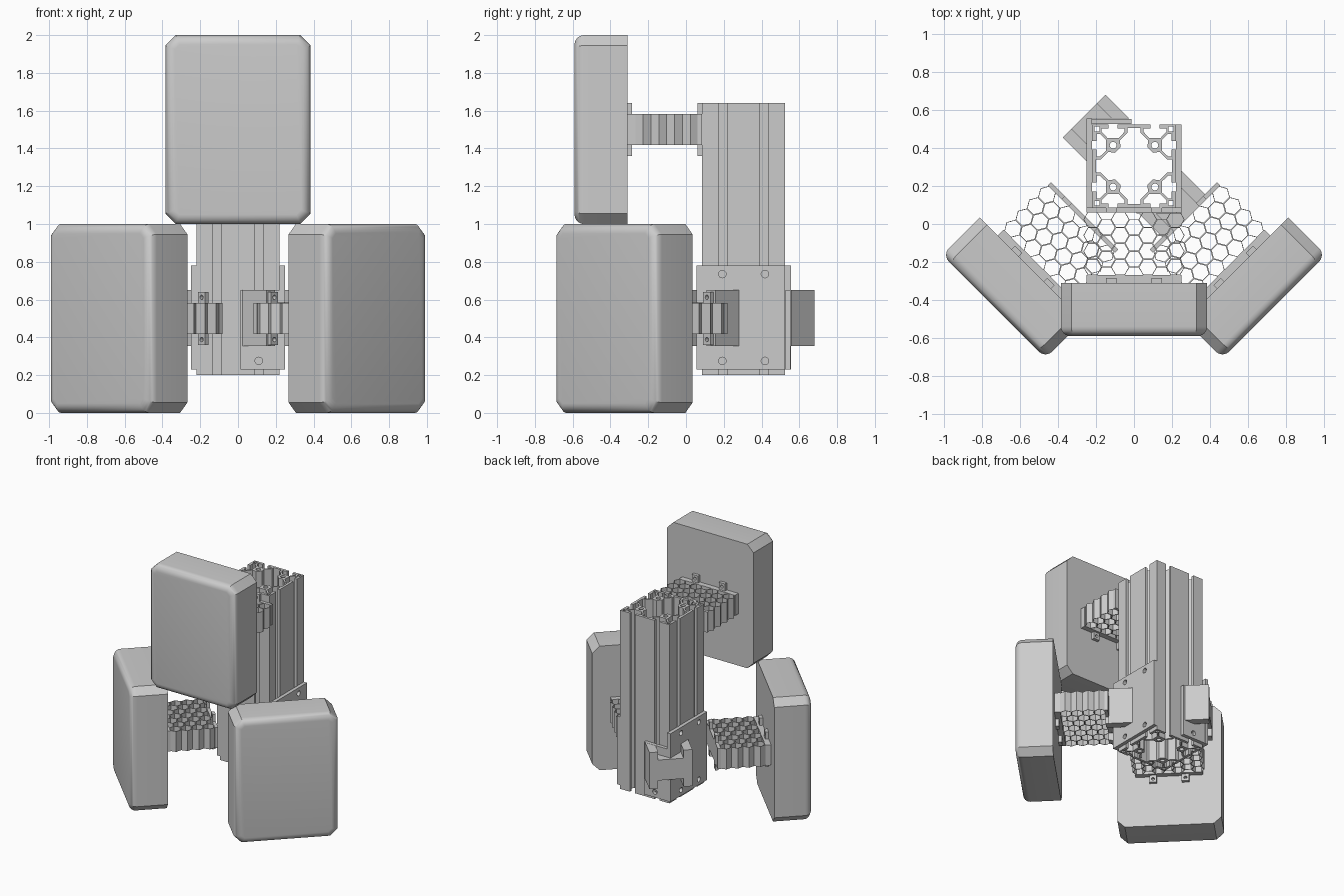
import bpy, bmesh, math
from mathutils import Matrix, Vector

if "Cube" in bpy.data.objects:
    bpy.data.objects.remove(bpy.data.objects["Cube"])

T = Matrix.Translation
RX = Matrix.Rotation(math.pi / 2, 4, 'X')      # stands a flat profile up in the xz plane
RZ = lambda deg: Matrix.Rotation(math.radians(deg), 4, 'Z')


def link(name, mesh, matrix):
    ob = bpy.data.objects.new(name, mesh)
    bpy.context.collection.objects.link(ob)
    ob.matrix_world = matrix
    return ob


def activate(ob):
    bpy.ops.object.select_all(action='DESELECT')
    ob.select_set(True)
    bpy.context.view_layer.objects.active = ob


def smooth(ob, deg=35):
    activate(ob)
    bpy.ops.object.shade_smooth_by_angle(angle=math.radians(deg))


def circle(x, y, r, n=16):
    return [(x + r * math.cos(i * math.tau / n), y + r * math.sin(i * math.tau / n)) for i in range(n)]


def rect(x0, y0, x1, y1):
    return [(x0, y0), (x1, y0), (x1, y1), (x0, y1)]


def prism(name, outlines, depth, matrix):
    """Extrude a filled profile (first outline) with holes (the rest), centred on its plane."""
    cu = bpy.data.curves.new(name, 'CURVE')
    cu.dimensions = '2D'
    cu.fill_mode = 'BOTH'
    cu.extrude = depth / 2
    for pts in outlines:
        sp = cu.splines.new('POLY')
        sp.points.add(len(pts) - 1)
        for p, (x, y) in zip(sp.points, pts):
            p.co = (x, y, 0, 1)
        sp.use_cyclic_u = True
    ob = link(name, cu, matrix)
    activate(ob)
    bpy.ops.object.convert(target='MESH')
    ob = bpy.context.view_layer.objects.active
    bm = bmesh.new()
    bm.from_mesh(ob.data)
    bmesh.ops.remove_doubles(bm, verts=bm.verts, dist=1e-5)
    bmesh.ops.recalc_face_normals(bm, faces=bm.faces)
    bm.to_mesh(ob.data)
    bm.free()
    smooth(ob)
    return ob


# Cushion pad: back face at y = 0, chamfered corners, rounded front rim
def pad(name, matrix):
    bm = bmesh.new()
    bmesh.ops.create_cube(bm, size=1, matrix=T((0, -0.14, 0)) @ Matrix.Diagonal((0.77, 0.28, 1.0, 1)))
    along = [e for e in bm.edges if abs(e.verts[0].co.y - e.verts[1].co.y) > 0.1]
    bmesh.ops.bevel(bm, geom=along, offset=0.055, segments=1, affect='EDGES')
    rim = [e for e in bm.edges if all(v.co.y < -0.27 for v in e.verts)]
    bmesh.ops.bevel(bm, geom=rim, offset=0.05, segments=6, profile=0.5, affect='EDGES')
    me = bpy.data.meshes.new(name)
    bm.to_mesh(me)
    bm.free()
    smooth(link(name, me, matrix), 30)


# Honeycomb crush block: thin-walled hexagonal cells
def honeycomb(name, matrix):
    h, wall = 0.084, 0.004
    s = h / math.sqrt(3)
    bm = bmesh.new()
    for k in range(-3, 4):
        odd = k % 2
        for j in range(4 if odd else 3):
            c = Vector((k * 1.5 * s, 0.04 + h * (j + (0.5 if odd else 1)), 0))
            d = [Vector((math.cos(i * math.pi / 3), math.sin(i * math.pi / 3), 0)) for i in range(6)]
            out = [bm.verts.new(c + v * s) for v in d]
            inn = [bm.verts.new(c + v * (s - wall)) for v in d]
            for i in range(6):
                n = (i + 1) % 6
                bm.faces.new((out[i], out[n], inn[n], inn[i]))
    bmesh.ops.remove_doubles(bm, verts=bm.verts, dist=1e-4)
    me = bpy.data.meshes.new(name)
    bm.to_mesh(me)
    bm.free()
    mod = link(name, me, matrix).modifiers.new('height', 'SOLIDIFY')
    mod.thickness = 0.165
    mod.offset = 0


# End plate of a honeycomb, with four drilled screw tabs
def tab_plate(name, y, half, matrix):
    top = []
    for cx in (-0.12, 0.12):
        top += [(cx - 0.027, 0.0825), (cx - 0.027, 0.14), (cx + 0.027, 0.14), (cx + 0.027, 0.0825)]
    top = [(-half, 0.0825)] + top + [(half, 0.0825)]
    outline = top + [(-x, -z) for x, z in top]
    holes = [circle(x, z, 0.012, 12) for x in (-0.12, 0.12) for z in (-0.112, 0.112)]
    prism(name, [outline] + holes, 0.025, matrix @ T((0, y, 0)) @ RX)


# Three bumper units: one above, two angled below
for side, pos, deg in (('upper', (0, -0.31, 1.5), 0),
                       ('right', (0.54, -0.237, 0.5), 45),
                       ('left', (-0.54, -0.237, 0.5), -45)):
    m = T(pos) @ RZ(deg)
    pad(side + '_pad', m)
    honeycomb(side + '_honeycomb', m)
    tab_plate(side + '_pad_plate', 0.0125, 0.25, m)
    tab_plate(side + '_post_plate', 0.3835, 0.25, m)
    prism(side + '_honeycomb_base', [rect(-0.25, -0.0825, 0.25, 0.0825)], 0.018, m @ T((0, 0.033, 0)) @ RX)

# Slotted extrusion post: four sides, two T-slots each, bored bosses
centre = T((0, 0.305, 0))
slot = [(-0.023, 0.22), (-0.023, 0.198), (-0.06, 0.198), (-0.06, 0.18), (-0.03, 0.148)]
slot = slot + [(-x, y) for x, y in reversed(slot)]
face_line = [(-0.22, 0.22)] + [(c + x, y) for c in (-0.11, 0.11) for x, y in slot]
cavity_q = [(0.035, 0.2), (0.035, 0.175), (0.075, 0.135), (0.07, 0.10)]
cavity_q = cavity_q + [(y, x) for x, y in reversed(cavity_q)]


def turn(pts, n):
    for _ in range(n):
        pts = [(y, -x) for x, y in pts]
    return pts


outer = [p for n in range(4) for p in turn(face_line, n)]
cavity = [p for n in range(4) for p in turn(cavity_q, n)]
bores = [circle(x, y, 0.018) for x in (-0.11, 0.11) for y in (-0.11, 0.11)]
corners = [turn(rect(0.183, 0.183, 0.208, 0.208), n) for n in range(4)]
prism('post', [outer, cavity] + bores + corners, 1.44, centre @ T((0, 0, 0.92)))

# Corner mounts: the same angle plate and block on two opposite post corners
block = [(0.15, -0.375), (0.37, -0.155), (0.25, -0.035), (0.25, -0.25), (0.03, -0.25)]
cheek = [(0.15, -0.375), (0.196, -0.329), (0.117, -0.25), (0.025, -0.25)]
for side, deg in (('right', 0), ('left', 180)):
    m = centre @ RZ(deg)
    holes = [circle(y, z, 0.02) for y in (-0.113, 0.113) for z in (0.275, 0.735)]
    prism(side + '_side_plate', [rect(-0.25, 0.23, 0.22, 0.78)] + holes, 0.028,
          m @ T((0.235, 0, 0)) @ RZ(90) @ RX)
    prism(side + '_plate_flange', [rect(0.012, 0.23, 0.249, 0.65), circle(0.11, 0.275, 0.02)], 0.028,
          m @ T((0, -0.235, 0)) @ RX)
    up = m @ T((0, 0, 0.502))
    prism(side + '_mount_block', [block], 0.165, up)
    prism(side + '_mount_cheek_a', [cheek], 0.295, up)
    prism(side + '_mount_cheek_b', [[(-y, -x) for x, y in cheek]], 0.295, up)
